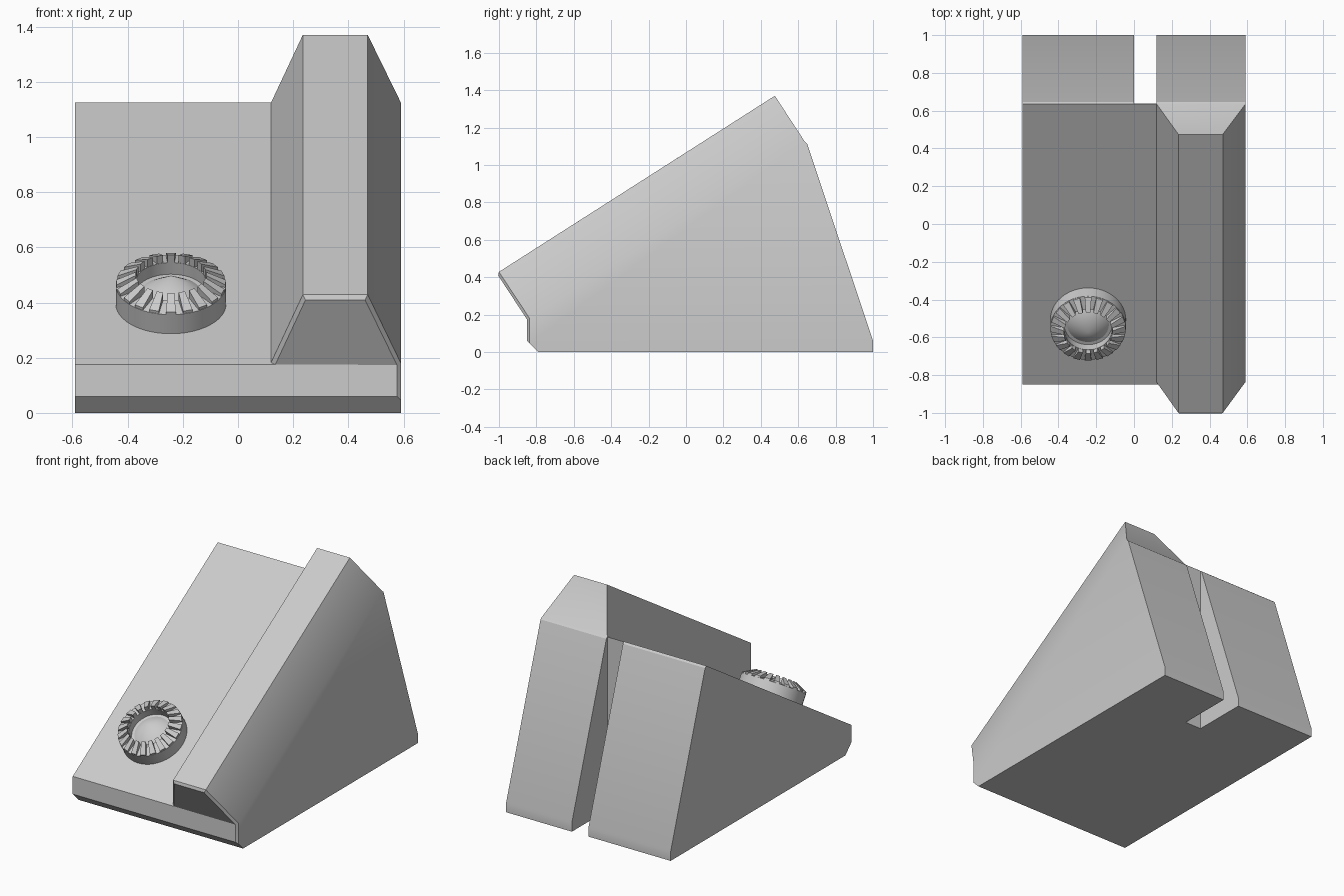
import bpy, bmesh
from math import pi, sin, cos, atan2
from mathutils import Vector, Matrix

old = bpy.data.objects.get("Cube")
if old:
    bpy.data.objects.remove(old)

grey = bpy.data.materials.new("light_grey")
grey.use_nodes = True
colour = (0.6, 0.6, 0.6, 1)
grey.diffuse_color = colour
grey.node_tree.nodes["Principled BSDF"].inputs["Base Color"].default_value = colour


def make_object(name, bm):
    bmesh.ops.recalc_face_normals(bm, faces=bm.faces)
    mesh = bpy.data.meshes.new(name)
    bm.to_mesh(mesh)
    bm.free()
    obj = bpy.data.objects.new(name, mesh)
    bpy.context.collection.objects.link(obj)
    mesh.materials.append(grey)
    return obj


def activate(obj):
    bpy.ops.object.select_all(action='DESELECT')
    obj.select_set(True)
    bpy.context.view_layer.objects.active = obj


def smooth(obj, degrees=30):
    activate(obj)
    bpy.ops.object.shade_smooth_by_angle(angle=degrees * pi / 180)


# Wedge body: side profile pulled across the width
HALF = 0.59
RIDGE_X = 0.12
profile = [(-0.79, 0), (-0.85, 0.06), (-0.85, 0.175), (0.635, 1.125),
           (0.647, 1.115), (1, 0.06), (1, 0)]
bm = bmesh.new()
side = bm.faces.new([bm.verts.new((-HALF, y, z)) for y, z in profile])
moved = bmesh.ops.extrude_face_region(bm, geom=[side], use_keep_orig=True)["geom"]
bmesh.ops.translate(bm, vec=(2 * HALF, 0, 0),
                    verts=[v for v in moved if isinstance(v, bmesh.types.BMVert)])
bmesh.ops.recalc_face_normals(bm, faces=bm.faces)

# Raised ridge: split the slope and pull its left strip up into a tapered block
slope = max(bm.faces, key=lambda f: f.normal.z)
bmesh.ops.bisect_plane(bm, geom=[slope] + list(slope.edges) + list(slope.verts),
                       plane_co=(RIDGE_X, 0, 0), plane_no=(1, 0, 0))
bm.normal_update()
strip = max((f for f in bm.faces if f.normal.z > 0.8),
            key=lambda f: f.calc_center_median().x)
grown = bmesh.ops.extrude_discrete_faces(bm, faces=[strip])["faces"][0]
for v in grown.verts:
    v.co.x = 0.235 if v.co.x < 0.3 else 0.47
    v.co.y, v.co.z = (-1.012, 0.421) if v.co.y < 0 else (0.475, 1.37)

# Narrow chamfer round the ridge nose and down the front corner
edges = []
for e in bm.edges:
    a, b = (v.co for v in e.verts)
    nose = a.y < -0.84 and b.y < -0.84 and max(a.z, b.z) > 0.4
    corner = min(a.x, b.x) > 0.58 and max(a.y, b.y) < -0.84 and max(a.z, b.z) < 0.2
    if nose or corner:
        edges.append(e)
bmesh.ops.bevel(bm, geom=edges, offset=0.014, segments=1, affect='EDGES',
                clamp_overlap=True)
body = make_object("wedge_body", bm)

# Slot down the back
bm = bmesh.new()
bmesh.ops.create_cube(bm, size=1, matrix=Matrix.Translation((0.0585, 1.137, 0.6))
                      @ Matrix.Diagonal((0.119, 1, 2, 1)))
cutter = make_object("slot_cutter", bm)
cutter.hide_render = True
activate(body)
cut = body.modifiers.new("slot", 'BOOLEAN')
cut.operation = 'DIFFERENCE'
cut.solver = 'EXACT'
cut.object = cutter
bpy.ops.object.modifier_apply(modifier=cut.name)
bpy.data.objects.remove(cutter)
smooth(body)

# Knob placement: square to the slope
tilt = atan2(1.125 - 0.175, 0.635 + 0.85)
place = Matrix.Translation((-0.243, -0.505, 0.392)) @ Matrix.Rotation(tilt, 4, 'X')

# Knob: turned cup with a cone in the middle
bm = bmesh.new()
rings = [(0.2, -0.03), (0.2, 0.085), (0.127, 0.1), (0.127, 0.05), (0.11, 0.05)]
points = [bm.verts.new((r, 0, z)) for r, z in rings + [(0, 0.125)]]
path = [bm.edges.new(pair) for pair in zip(points, points[1:])]
bmesh.ops.spin(bm, geom=points + path, cent=(0, 0, 0), axis=(0, 0, 1),
               angle=2 * pi, steps=48)
bmesh.ops.remove_doubles(bm, verts=bm.verts, dist=0.0005)
knob = make_object("knob", bm)
knob.matrix_world = place
smooth(knob)

# Ring of bevelled teeth on the knob rim
TEETH = 20
bm = bmesh.new()
for i in range(TEETH):
    turn = Matrix.Rotation(2 * pi * i / TEETH, 3, 'Z')

    def end(r, half, low, high):
        return [bm.verts.new(turn @ Vector((r, y, z)))
                for y, z in ((-half, low), (half, low), (half, high), (-half, high))]

    outer = end(0.198, 0.018, 0.07, 0.096)
    inner = end(0.128, 0.012, 0.07, 0.133)
    bm.faces.new(outer)
    bm.faces.new(inner[::-1])
    for k in range(4):
        n = (k + 1) % 4
        bm.faces.new((outer[k], inner[k], inner[n], outer[n]))
teeth = make_object("knob_teeth", bm)
teeth.matrix_world = place
